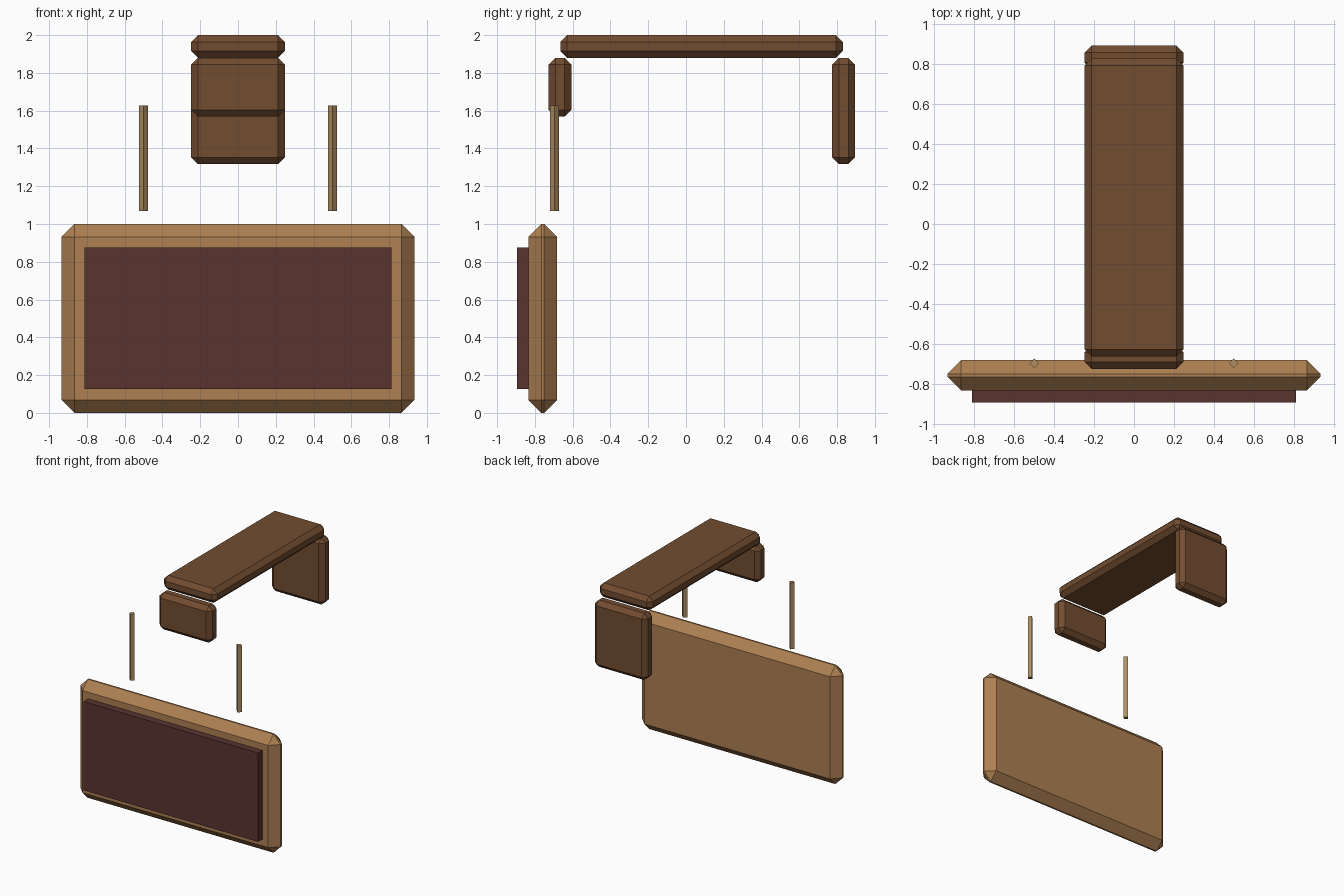
import bpy
import bmesh
import math
from mathutils import Vector

if "Cube" in bpy.data.objects:
    bpy.data.objects.remove(bpy.data.objects["Cube"])


def material(name, colour):
    mat = bpy.data.materials.new(name)
    mat.diffuse_color = (*colour, 1)
    mat.use_nodes = True
    mat.node_tree.nodes["Principled BSDF"].inputs["Base Color"].default_value = mat.diffuse_color
    return mat


frame_wood = material("light_wood", (0.42, 0.215, 0.085))
bracket_wood = material("dark_wood", (0.17, 0.073, 0.03))
panel_red = material("dark_red", (0.10, 0.034, 0.03))
cord_tan = material("tan_cord", (0.42, 0.27, 0.12))


def finish(name, bm, mat):
    bmesh.ops.recalc_face_normals(bm, faces=bm.faces)
    mesh = bpy.data.meshes.new(name)
    bm.to_mesh(mesh)
    bm.free()
    mesh.materials.append(mat)
    obj = bpy.data.objects.new(name, mesh)
    bpy.context.collection.objects.link(obj)
    return obj


def block(name, half_x, y, z, mat, chamfer=0):
    """Box symmetric in x, given its y and z ranges, with an optional flat chamfer."""
    bm = bmesh.new()
    bmesh.ops.create_cube(bm, size=1)
    size = Vector((2 * half_x, y[1] - y[0], z[1] - z[0]))
    bmesh.ops.scale(bm, vec=size, verts=bm.verts)
    obj = finish(name, bm, mat)
    obj.location = (0, sum(y) / 2, sum(z) / 2)
    if chamfer:
        mod = obj.modifiers.new("chamfer", 'BEVEL')
        mod.width = chamfer
        mod.segments = 1
        mod.limit_method = 'NONE'
    return obj


# Sign board with raised panel on its front
block("sign_board", 0.935, (-0.835, -0.682), (0, 1.0), frame_wood, 0.069)
block("sign_panel", 0.813, (-0.895, -0.80), (0.126, 0.876), panel_red)

# Overhead arm with a short drop at the front and a long one at the back
block("top_arm", 0.248, (-0.665, 0.83), (1.88, 2.0), bracket_wood, 0.036)
block("front_drop", 0.248, (-0.727, -0.607), (1.568, 1.88), bracket_wood, 0.036)
block("back_drop", 0.248, (0.773, 0.895), (1.317, 1.88), bracket_wood, 0.036)

# Four-sided hanging cords
for side, x in (("left", -0.5), ("right", 0.5)):
    bm = bmesh.new()
    bmesh.ops.create_cone(bm, cap_ends=True, segments=4,
                          radius1=0.024, radius2=0.024, depth=0.56)
    cord = finish(side + "_cord", bm, cord_tan)
    cord.location = (x, -0.697, 1.348)
